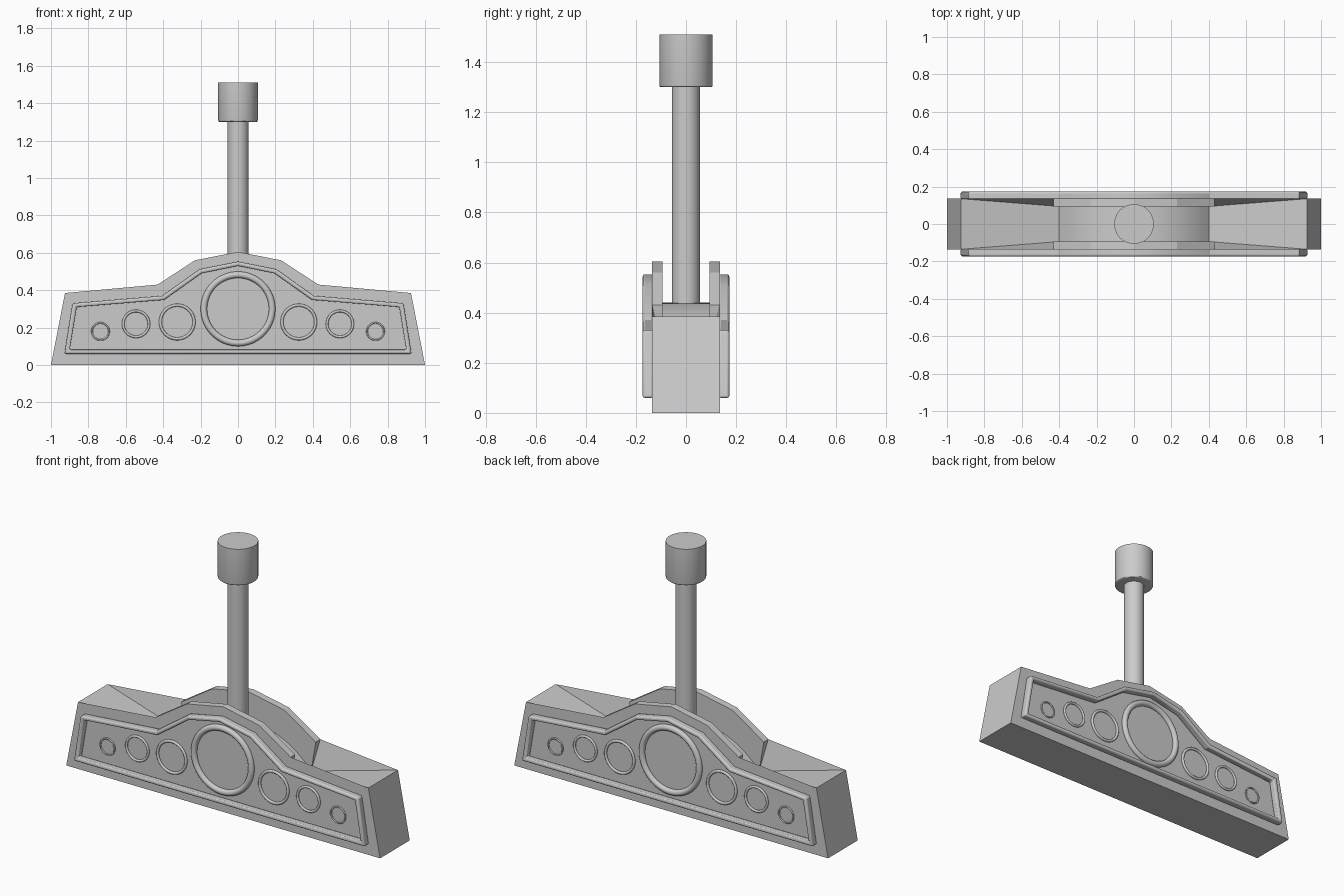
import bpy, bmesh, math
from mathutils import Vector

if "Cube" in bpy.data.objects:
    bpy.data.objects.remove(bpy.data.objects["Cube"])

HALF = 0.135   # body half depth
SLOT = 0.094   # half width of the top slot


def add_object(name, bm):
    bmesh.ops.remove_doubles(bm, verts=bm.verts, dist=1e-5)
    bmesh.ops.recalc_face_normals(bm, faces=bm.faces)
    me = bpy.data.meshes.new(name)
    bm.to_mesh(me)
    bm.free()
    ob = bpy.data.objects.new(name, me)
    bpy.context.collection.objects.link(ob)
    return ob


def smooth(ob, angle=30):
    bpy.ops.object.select_all(action='DESELECT')
    bpy.context.view_layer.objects.active = ob
    ob.select_set(True)
    bpy.ops.object.shade_smooth_by_angle(angle=math.radians(angle))


# Body: one quarter described as faces, repeated in four quadrants
hump = [(0, 0.605), (0.23, 0.56), (0.43, 0.43)]
arch_r = 0.525
arch = []
for i in range(13):
    x = 0.40 * (1 - i / 12)
    arch.append((x, 0.44 - arch_r + math.sqrt(arch_r**2 - x * x)))
outer = [(x, -HALF, z) for x, z in hump]
inner = [(x, -SLOT, z) for x, z in hump]
floor = [(x, -SLOT, z) for x, z in arch]
mid = [(x, 0, z) for x, z in arch]
corner, foot = (0.925, -HALF, 0.385), (1, -HALF, 0)
corner_mid, foot_mid = (0.925, 0, 0.385), (1, 0, 0)
base = (0, -HALF, 0)

quarter = [
    [base, foot, corner] + outer[::-1],          # front
    [foot, foot_mid, corner_mid, corner],        # end
    [base, (0, 0, 0), foot_mid, foot],           # underside
    [corner, outer[2], floor[0]],                # slope beside the wing
    [outer[2], inner[2], floor[0]],              # wall end
    [corner, corner_mid, mid[0], floor[0]],      # wing
    inner + floor,                               # slot wall
]
for i in range(2):
    quarter.append([outer[i], outer[i + 1], inner[i + 1], inner[i]])
for i in range(12):
    quarter.append([floor[i], floor[i + 1], mid[i + 1], mid[i]])

bm = bmesh.new()
for sx in (1, -1):
    for sy in (1, -1):
        for face in quarter:
            bm.faces.new([bm.verts.new((x * sx, y * sy, z)) for x, y, z in face])
body = add_object("body", bm)
smooth(body, 8)

# Raised rim around each display panel
half_out = [(0.928, 0.06), (0.885, 0.33), (0.405, 0.37), (0.205, 0.512), (0, 0.553)]
half_in = [(0.9, 0.082), (0.862, 0.31), (0.395, 0.348), (0.195, 0.49), (0, 0.53)]


def loop(half):
    return half + [(-x, z) for x, z in half[-2::-1]]


def make_rim(name, side):
    bm = bmesh.new()
    y0, y1 = side * (HALF - 0.005), side * 0.173
    rows = []
    for pts, y in ((loop(half_out), y0), (loop(half_out), y1),
                   (loop(half_in), y1), (loop(half_in), y0)):
        rows.append([bm.verts.new((x, y, z)) for x, z in pts])
    n = len(rows[0])
    for r in range(4):
        a, b = rows[r], rows[(r + 1) % 4]
        for i in range(n):
            j = (i + 1) % n
            bm.faces.new((a[i], a[j], b[j], b[i]))
    ob = add_object(name, bm)
    mod = ob.modifiers.new("round", 'BEVEL')
    mod.width = 0.009
    mod.segments = 3
    mod.limit_method = 'ANGLE'
    mod.angle_limit = math.radians(60)
    smooth(ob)


# Dial rings: x, z, outer radius, inner radius
dials = [(0, 0.3, 0.2, 0.165), (0.325, 0.23, 0.098, 0.082),
         (0.545, 0.22, 0.076, 0.062), (0.735, 0.18, 0.05, 0.041)]


def make_ring(name, x, z, r_out, r_in, y):
    bpy.ops.mesh.primitive_torus_add(
        location=(x, y, z), rotation=(math.pi / 2, 0, 0),
        major_segments=64, minor_segments=12,
        major_radius=(r_out + r_in) / 2, minor_radius=(r_out - r_in) / 2)
    ob = bpy.context.object
    ob.name = name
    smooth(ob, 60)


for label, side in (("front", -1), ("back", 1)):
    make_rim(label + "_rim", side)
    for x, z, ro, ri in dials:
        for sx in ((1, -1) if x else (1,)):
            make_ring(label + "_dial_ring", sx * x, z, ro, ri, side * (HALF + 0.003))


# Post and cap
def cylinder(name, r, z0, z1, bevel=0):
    bpy.ops.mesh.primitive_cylinder_add(vertices=48, radius=r, depth=z1 - z0,
                                        location=(0, 0, (z0 + z1) / 2))
    ob = bpy.context.object
    ob.name = name
    if bevel:
        bm = bmesh.new()
        bm.from_mesh(ob.data)
        low = [e for e in bm.edges if all(v.co.z < 0 for v in e.verts)]
        bmesh.ops.bevel(bm, geom=low, offset=bevel, segments=3,
                        profile=0.5, affect='EDGES')
        bm.to_mesh(ob.data)
        bm.free()
    smooth(ob)


cylinder("post", 0.056, 0.42, 1.31)
cylinder("post_cap", 0.106, 1.3, 1.51, 0.008)
